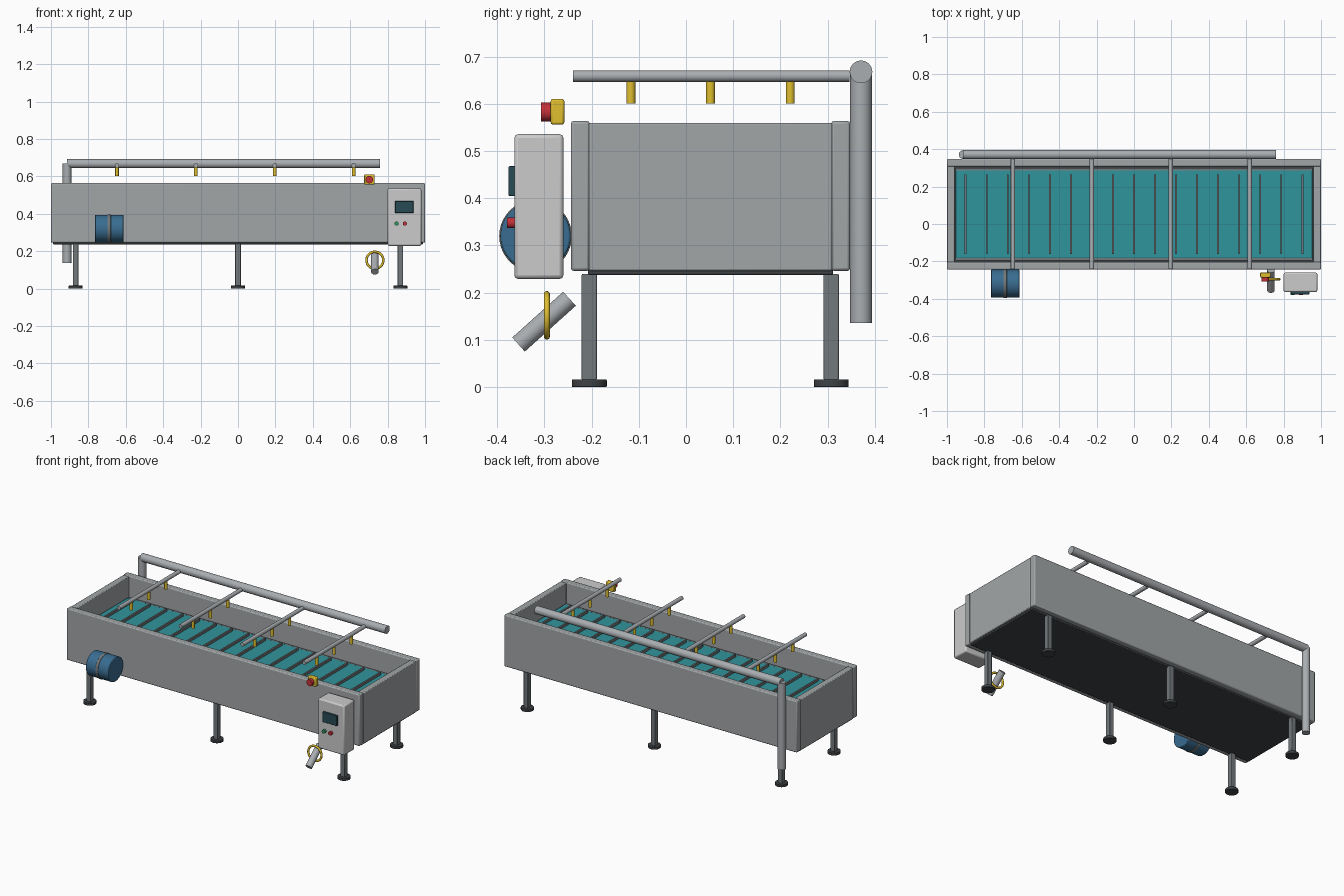
import bpy
from math import pi
from mathutils import Vector

if "Cube" in bpy.data.objects:
    bpy.data.objects.remove(bpy.data.objects["Cube"])

YC = 0.052  # centre line of the tank in y


def colour(name, r, g, b):
    m = bpy.data.materials.new(name)
    m.diffuse_color = (r, g, b, 1)
    m.use_nodes = True
    m.node_tree.nodes["Principled BSDF"].inputs["Base Color"].default_value = m.diffuse_color
    return m


STEEL = colour("steel", 0.36, 0.38, 0.39)
DARK = colour("dark", 0.05, 0.055, 0.06)
LEG = colour("leg_grey", 0.17, 0.19, 0.2)
PIPE = colour("pipe_grey", 0.4, 0.42, 0.44)
TEAL = colour("teal", 0.03, 0.3, 0.34)
BLUE = colour("blue", 0.04, 0.15, 0.28)
YELLOW = colour("yellow", 0.75, 0.52, 0.03)
RED = colour("red", 0.55, 0.03, 0.04)
GREEN = colour("green", 0.03, 0.3, 0.12)
LIGHT = colour("light_grey", 0.6, 0.63, 0.63)
SCREEN = colour("screen", 0.02, 0.07, 0.09)


def finish(name, mat, bevel=0):
    o = bpy.context.object
    o.name = name
    o.data.materials.append(mat)
    if bevel:
        b = o.modifiers.new("bevel", "BEVEL")
        b.width, b.segments = bevel, 2
    bpy.ops.object.shade_smooth_by_angle(angle=0.6)
    return o


def box(name, x, y, z, mat, bevel=0):
    """Box from (min, max) pairs."""
    bpy.ops.mesh.primitive_cube_add(size=1, location=[(a + b) / 2 for a, b in (x, y, z)])
    bpy.context.object.scale = [b - a for a, b in (x, y, z)]
    bpy.ops.object.transform_apply(location=False, rotation=False, scale=True)
    return finish(name, mat, bevel)


def rod(name, p, q, r, mat, bevel=0, sides=32):
    """Cylinder between two points."""
    p, q = Vector(p), Vector(q)
    d = q - p
    bpy.ops.mesh.primitive_cylinder_add(vertices=sides, radius=r, depth=d.length, location=(p + q) / 2)
    o = bpy.context.object
    o.rotation_euler = d.to_track_quat("Z", "Y").to_euler()
    return finish(name, mat, bevel)


# Tank walls and floor
box("front_wall", (-1, 1), (-0.244, -0.204), (0.246, 0.564), STEEL, 0.006)
box("back_wall", (-1, 1), (0.308, 0.348), (0.246, 0.564), STEEL, 0.006)
box("left_wall", (-1, -0.96), (-0.206, 0.31), (0.246, 0.56), STEEL, 0.004)
box("right_wall", (0.96, 1), (-0.206, 0.31), (0.246, 0.56), STEEL, 0.004)
box("tank_floor", (-0.99, 0.99), (-0.208, 0.312), (0.237, 0.252), DARK, 0.004)

# Conveyor belt with side rails and flights
box("belt", (-0.955, 0.955), (YC - 0.235, YC + 0.235), (0.41, 0.44), TEAL, 0.004)
for side in (-1, 1):
    y = YC + side * 0.235
    box("belt_rail", (-0.955, 0.955), (y - 0.013, y + 0.013), (0.41, 0.438), LEG)
for i in range(17):
    x = -0.9 + i * 0.1125
    box("belt_flight", (x - 0.005, x + 0.005), (YC - 0.212, YC + 0.212), (0.435, 0.455), LEG)

# Legs and feet
for x in (-0.868, 0, 0.868):
    for y in (-0.205, 0.308):
        box("leg", (x - 0.015, x + 0.015), (y - 0.016, y + 0.016), (0.014, 0.24), LEG, 0.003)
        rod("foot", (x, y, 0), (x, y, 0.016), 0.037, DARK, 0.002)

# Water manifold, spray bars and nozzles
rod("supply_pipe", (-0.914, 0.371, 0.136), (-0.914, 0.371, 0.67), 0.023, PIPE)
rod("manifold_pipe", (-0.914, 0.371, 0.668), (0.76, 0.371, 0.668), 0.024, PIPE)
for i in range(4):
    x = -0.647 + i * 0.422
    rod("spray_bar", (x, -0.24, 0.659), (x, 0.347, 0.659), 0.012, PIPE)
    for dy in (-0.169, 0, 0.169):
        rod("nozzle", (x, YC + dy, 0.601), (x, YC + dy, 0.648), 0.0095, YELLOW, sides=20)

# Drive motor with clamp band
rod("motor", (-0.765, -0.319, 0.32), (-0.612, -0.319, 0.32), 0.0745, BLUE, 0.004, 40)
rod("motor_band", (-0.698, -0.319, 0.32), (-0.68, -0.319, 0.32), 0.077, LEG, 0.002, 40)

# Control box
box("control_box", (0.8, 0.98), (-0.364, -0.26), (0.229, 0.536), LIGHT, 0.008)
box("control_screen", (0.84, 0.938), (-0.376, -0.36), (0.405, 0.468), SCREEN, 0.002)
rod("green_button", (0.848, -0.379, 0.348), (0.848, -0.36, 0.348), 0.011, GREEN)
rod("red_button", (0.892, -0.379, 0.348), (0.892, -0.36, 0.348), 0.011, RED)

# Emergency stop
box("stop_base", (0.675, 0.73), (-0.287, -0.258), (0.556, 0.611), YELLOW, 0.005)
rod("stop_button", (0.702, -0.307, 0.583), (0.702, -0.285, 0.583), 0.02, RED)

# Drain pipe and valve ring
rod("drain_pipe", (0.732, -0.355, 0.09), (0.732, -0.247, 0.187), 0.02, PIPE)
bpy.ops.mesh.primitive_torus_add(location=(0.732, -0.295, 0.152), rotation=(pi / 2, 0, 0),
                                 major_radius=0.045, minor_radius=0.0065,
                                 major_segments=40, minor_segments=12)
finish("valve_ring", YELLOW)
